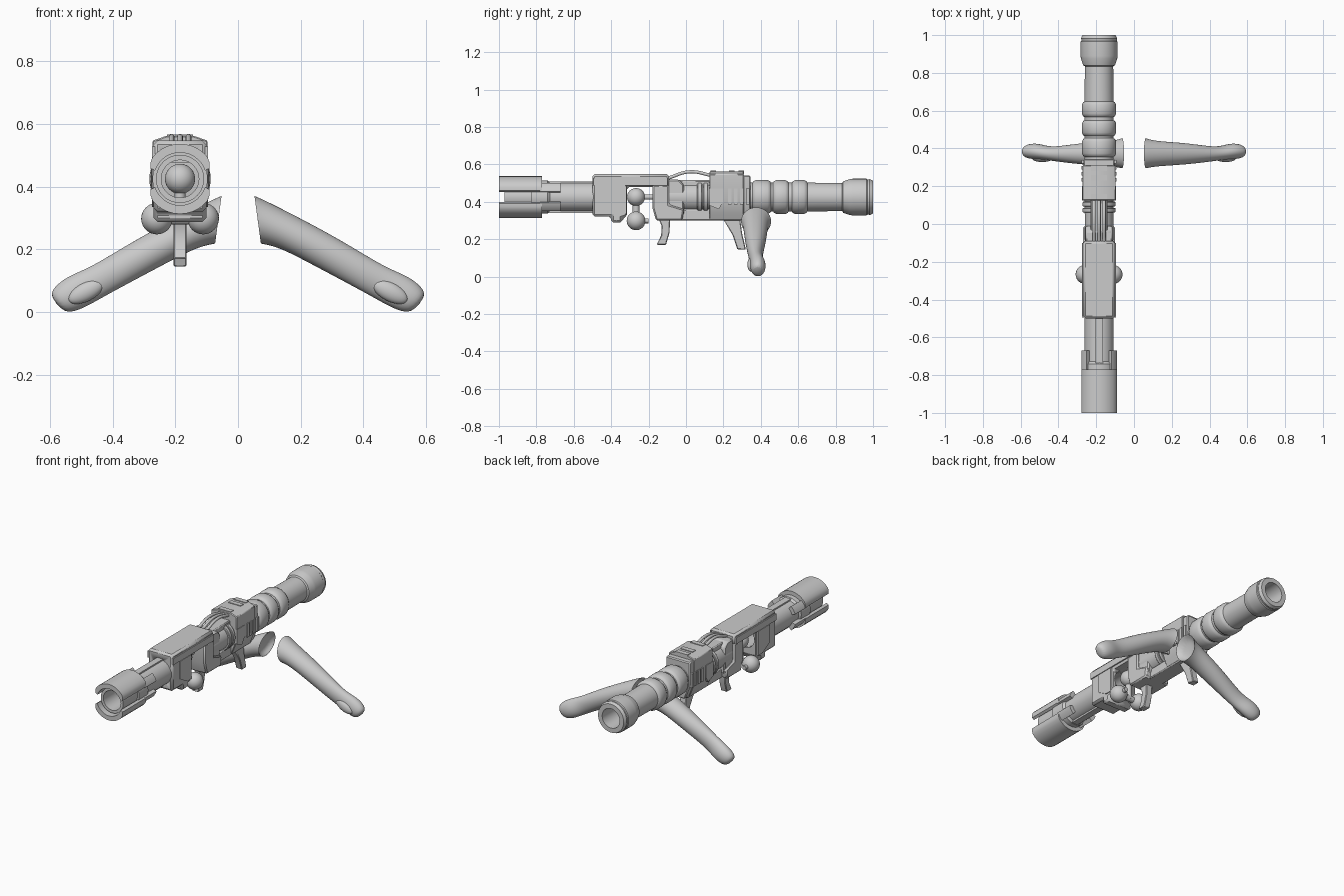
import bpy, bmesh, math
from mathutils import Vector

old = bpy.data.objects.get("Cube")
if old:
    bpy.data.objects.remove(old, do_unlink=True)

AX, AZ = -0.185, 0.425  # long axis of the launcher

grey = bpy.data.materials.new("plain_grey")
grey.use_nodes = True
grey.diffuse_color = (0.6, 0.6, 0.6, 1)
grey.node_tree.nodes["Principled BSDF"].inputs["Base Color"].default_value = (0.6, 0.6, 0.6, 1)


def finish(obj, bevel=0, angle=35):
    obj.data.materials.append(grey)
    bpy.ops.object.select_all(action='DESELECT')
    obj.select_set(True)
    bpy.context.view_layer.objects.active = obj
    if obj.type == 'MESH':
        if bevel:
            mod = obj.modifiers.new("bevel", 'BEVEL')
            mod.width, mod.segments, mod.limit_method = bevel, 1, 'ANGLE'
        bpy.ops.object.shade_smooth_by_angle(angle=math.radians(angle))
    return obj


def from_bmesh(name, bm):
    bmesh.ops.remove_doubles(bm, verts=bm.verts, dist=1e-5)
    bmesh.ops.recalc_face_normals(bm, faces=bm.faces)
    mesh = bpy.data.meshes.new(name)
    bm.to_mesh(mesh)
    bm.free()
    obj = bpy.data.objects.new(name, mesh)
    bpy.context.collection.objects.link(obj)
    return obj


def skin(bm, rings, closed=False):
    """Bridge equal rings of points with quads."""
    rows = [[bm.verts.new(p) for p in ring] for ring in rings]
    n = len(rows[0])
    for a, b in zip(rows, rows[1:] + (rows[:1] if closed else [])):
        for i in range(n):
            bm.faces.new((a[i], a[(i + 1) % n], b[(i + 1) % n], b[i]))
    return rows


def lathe(name, profile, closed=True, n=40):
    """Spin (y, radius) points around the long axis."""
    bm = bmesh.new()
    turns = [2 * math.pi * i / n for i in range(n)]
    skin(bm, [[(AX + r * math.cos(t), y, AZ + r * math.sin(t)) for t in turns]
              for y, r in profile], closed)
    bmesh.ops.dissolve_degenerate(bm, edges=bm.edges, dist=1e-6)
    return finish(from_bmesh(name, bm))


def prism(name, pts, a, b, axis='X', bevel=0.0):
    """Extrude (y, z) points over x offsets, or (x offset, z) points over y."""
    bm = bmesh.new()
    put = (lambda p, d: (AX + d, p[0], p[1])) if axis == 'X' else (lambda p, d: (AX + p[0], d, p[1]))
    rows = skin(bm, [[put(p, d) for p in pts] for d in (a, b)])
    for row in rows:
        bm.faces.new(row)
    return finish(from_bmesh(name, bm), bevel)


def rect(y0, y1, z0, z1):
    return [(y0, z0), (y1, z0), (y1, z1), (y0, z1)]


def ball(name, x, y, z, r):
    bpy.ops.mesh.primitive_uv_sphere_add(segments=32, ring_count=20, radius=r, location=(x, y, z))
    bpy.context.object.name = name
    return finish(bpy.context.object)


def rod(name, p, q, r):
    p, q = Vector(p), Vector(q)
    bpy.ops.mesh.primitive_cylinder_add(vertices=20, radius=r, depth=(q - p).length, location=(p + q) / 2)
    obj = bpy.context.object
    obj.name = name
    obj.rotation_euler = (q - p).to_track_quat('Z', 'Y').to_euler()
    return finish(obj)


def shell(name, a0, a1, r0, r1, y0, y1):
    """Curved plate between two angles, flattened at the sides."""
    steps = 14
    turns = [math.radians(a0 + (a1 - a0) * i / steps) for i in range(steps + 1)]
    arc = [(r1, t) for t in turns] + [(r0, t) for t in reversed(turns)]
    pts = [(max(-0.094, min(0.094, r * math.cos(t))), AZ + r * math.sin(t)) for r, t in arc]
    return prism(name, pts, y0, y1, 'Y')


# Muzzle: inner tube, upper and lower shells, tapering side prongs
lathe("front_barrel", [(-0.97, 0.06), (-0.97, 0.077), (-0.33, 0.077), (-0.33, 0.06)])
for label, start in (("upper", 0), ("lower", 180)):
    shell(label + "_muzzle_shell", start + 18, start + 162, 0.084, 0.112, -1, -0.77)
    for k, a in enumerate((start + 18, start + 132)):
        shell(f"{label}_muzzle_prong_{k}", a, a + 30, 0.07, 0.1, -0.78, -0.67)
    ridge = AZ + (0.077 if start == 0 else -0.077)
    prism(label + "_barrel_ridge", rect(-0.78, -0.48, ridge - 0.008, ridge + 0.006), -0.02, 0.02)
lathe("muzzle_collar", [(-0.83, 0.07), (-0.83, 0.088), (-0.74, 0.088), (-0.72, 0.07)])

# Front housing with a top bridge, bored for the barrel
housing = prism("front_housing", [
    (-0.5, 0.547), (-0.5, 0.32), (-0.4, 0.32), (-0.4, 0.288), (-0.34, 0.288), (-0.34, 0.312),
    (-0.315, 0.32), (-0.315, 0.478), (-0.09, 0.478), (-0.09, 0.547)], -0.084, 0.084, bevel=0.012)
bore = rod("bore_cutter", (AX, -0.6, AZ), (AX, -0.25, AZ), 0.062)
bore.hide_render = True
bore.hide_viewport = True
cut = housing.modifiers.new("bore", 'BOOLEAN')
cut.object, cut.operation = bore, 'DIFFERENCE'
for s in (-1, 1):
    prism("housing_side_panel", [(-0.43, 0.485), (-0.318, 0.485), (-0.318, 0.335), (-0.36, 0.335),
                                 (-0.43, 0.375)], s * 0.08, s * 0.089)
    prism("bridge_side_rail", rect(-0.495, -0.1, 0.488, 0.528), s * 0.08, s * 0.09)

# Ball pod in the window
ball("upper_ball", AX, -0.267, AZ, 0.048)
rod("pod_stem", (AX, -0.267, 0.29), (AX, -0.267, 0.41), 0.018)
rod("pod_crossbar", (AX - 0.07, -0.267, 0.297), (AX + 0.07, -0.267, 0.297), 0.018)
for s in (-1, 1):
    ball("lower_ball", AX + s * 0.074, -0.267, 0.298, 0.05)
    rod("lower_ball_stud", (AX + s * 0.074, -0.23, 0.298), (AX + s * 0.074, -0.2, 0.298), 0.013)
rod("upper_ball_stud", (AX, -0.24, AZ), (AX, -0.17, AZ), 0.014)

# Receiver, bottom rail and grips
prism("receiver", [(-0.18, 0.49), (-0.18, 0.37), (-0.16, 0.30), (-0.02, 0.30), (-0.01, 0.36),
                   (-0.09, 0.385), (-0.09, 0.49)], -0.084, 0.084, bevel=0.008)
prism("receiver_core", [(-0.1, 0.52), (-0.1, 0.33), (-0.01, 0.33), (-0.01, 0.49), (-0.04, 0.52)],
      -0.072, 0.072, bevel=0.008)
prism("bottom_rail", rect(-0.16, 0.32, 0.30, 0.36), -0.05, 0.05, bevel=0.006)
prism("trigger_grip", [(-0.145, 0.305), (-0.085, 0.305), (-0.088, 0.235), (-0.107, 0.17),
                       (-0.157, 0.17), (-0.133, 0.22), (-0.13, 0.27)], -0.021, 0.021, bevel=0.004)
prism("rear_grip", [(0.2, 0.305), (0.29, 0.305), (0.3, 0.23), (0.32, 0.145), (0.275, 0.145),
                    (0.25, 0.22)], -0.021, 0.021, bevel=0.004)
prism("top_spine", rect(-0.1, 0.13, 0.47, 0.515), -0.045, 0.045, bevel=0.006)

# Rear tube: grooved rings and flared end with an open bore
rings = []
for y0, y1 in ((0.36, 0.45), (0.47, 0.545), (0.57, 0.645)):
    rings += [(y0 - 0.004, 0.077), (y0, 0.084), (y0 + 0.014, 0.091), (y1 - 0.014, 0.091),
              (y1, 0.084), (y1 + 0.004, 0.077)]
lathe("rear_tube", [(-0.12, 0), (-0.12, 0.075)] + rings + [
    (0.835, 0.075), (0.84, 0.084), (0.875, 0.096), (0.89, 0.098), (0.965, 0.098), (0.97, 0.094),
    (0.978, 0.094), (0.982, 0.096), (1, 0.088), (1, 0.06), (0.6, 0.057), (0.6, 0)], closed=False)
for y in (0.06, 0.092):
    lathe("tube_collar", [(y, 0.07), (y, 0.084), (y + 0.004, 0.087), (y + 0.022, 0.087),
                          (y + 0.026, 0.084), (y + 0.026, 0.07)])

# Rear housing with stepped back, cooling slats and top steps
half = [(0.045, 0.562), (0.088, 0.547), (0.088, 0.40), (0.066, 0.34), (0.05, 0.305)]
section = half + [(-x, z) for x, z in reversed(half)]
prism("rear_housing", section, 0.125, 0.31, 'Y', 0.004)
prism("rear_housing_back", [(x * 0.93, min(z, 0.54)) for x, z in section], 0.3, 0.345, 'Y', 0.006)
for y in (0.13, 0.23, 0.28):
    prism("top_step", rect(y, y + 0.03, 0.555, 0.566), -0.042, 0.042)
for s in (-1, 1):
    for k in range(4):
        y = 0.225 + 0.032 * k
        prism("cooling_slat", rect(y, y + 0.018, 0.385, 0.47), s * 0.07, s * 0.093)
    prism("housing_cheek", [(0.125, 0.47), (0.2, 0.47), (0.2, 0.4), (0.175, 0.36), (0.125, 0.38)],
          s * 0.06, s * 0.091)

# Three arched cables
for k, dx in enumerate((-0.027, 0, 0.027)):
    curve = bpy.data.curves.new("cable", 'CURVE')
    curve.dimensions, curve.bevel_depth, curve.bevel_resolution = '3D', 0.009, 3
    path = curve.splines.new('BEZIER')
    stops = [(-0.1, 0.525), (0.02, 0.56), (0.14, 0.54)]
    path.bezier_points.add(len(stops) - 1)
    for point, (y, z) in zip(path.bezier_points, stops):
        point.co = (AX + dx, y, z)
        point.handle_left_type = point.handle_right_type = 'AUTO'
    cable = bpy.data.objects.new(f"cable_{k}", curve)
    bpy.context.collection.objects.link(cable)
    finish(cable)

# Splayed legs: upper point, lower point, middle y and half width of each section
leg = [((0.085, 0.335), (0.1, 0.25), 0.375, 0.05), ((0.056, 0.366), (0.076, 0.225), 0.375, 0.077),
       ((0.05, 0.372), (0.07, 0.218), 0.375, 0.082), ((0.06, 0.368), (0.082, 0.217), 0.374, 0.077),
       ((0.11, 0.345), (0.135, 0.205), 0.372, 0.066), ((0.3, 0.247), (0.24, 0.15), 0.372, 0.058),
       ((0.43, 0.167), (0.375, 0.078), 0.37, 0.04), ((0.49, 0.135), (0.43, 0.048), 0.375, 0.036),
       ((0.545, 0.113), (0.475, 0.022), 0.385, 0.042), ((0.588, 0.08), (0.525, -0.001), 0.385, 0.04),
       ((0.6, 0.05), (0.56, 0.002), 0.383, 0.024)]
for side, label in ((1, "left"), (-1, "right")):
    bm = bmesh.new()
    loops = []
    for top, low, my, hw in leg:
        t, l = Vector((top[0] * side, my, top[1])), Vector((low[0] * side, my, low[1]))
        mid, up = (t + l) / 2, (t - l) / 2 * 1.02
        loops.append([mid + up * math.cos(a) + Vector((0, hw * 1.02 * math.sin(a), 0))
                      for a in (math.pi * i / 8 for i in range(16))])
    rows = skin(bm, loops)
    bm.faces.new(rows[0])
    bm.faces.new(rows[-1])
    limb = from_bmesh(label + "_leg", bm)
    limb.modifiers.new("smooth", 'SUBSURF').levels = 2
    finish(limb, angle=60)
    toe = ball(label + "_side_toe", side * 0.485, 0.35, 0.065, 1)
    toe.scale = (0.062, 0.022, 0.03)
    toe.rotation_euler = (0, side * math.radians(28), 0)
